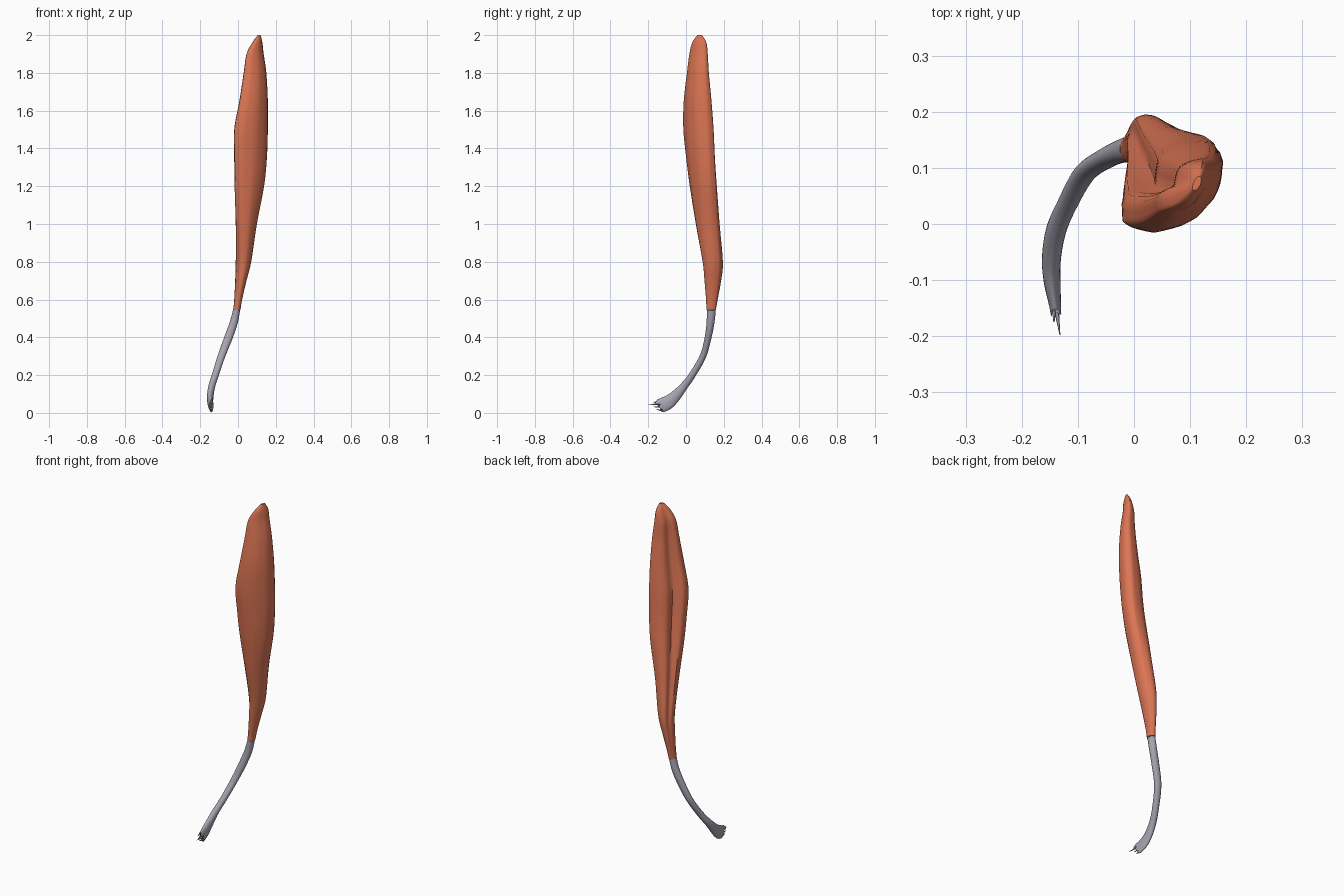
import bpy, bmesh, math, random
from mathutils import Vector

if "Cube" in bpy.data.objects:
    bpy.data.objects.remove(bpy.data.objects["Cube"])

random.seed(4)
N = 40  # points around each cross-section


def material(name, rgb):
    m = bpy.data.materials.new(name)
    m.diffuse_color = (*rgb, 1)
    m.use_nodes = True
    m.node_tree.nodes["Principled BSDF"].inputs["Base Color"].default_value = m.diffuse_color
    return m


def spline(rows, steps):
    """Catmull-Rom interpolation through rows of numbers."""
    out = []
    for i in range(len(rows) - 1):
        p = [rows[max(i - 1, 0)], rows[i], rows[i + 1], rows[min(i + 2, len(rows) - 1)]]
        for s in range(steps):
            t = s / steps
            out.append([0.5 * (2 * b + (c - a) * t + (2 * a - 5 * b + 4 * c - d) * t * t
                               + (3 * b - a - 3 * c + d) * t ** 3) for a, b, c, d in zip(*p)])
    return out + [list(rows[-1])]


def loft(name, rings, mat):
    bm = bmesh.new()
    vr = [[bm.verts.new(p) for p in r] for r in rings]
    for a, b in zip(vr, vr[1:]):
        for i in range(len(a)):
            j = (i + 1) % len(a)
            bm.faces.new((a[i], a[j], b[j], b[i]))
    bm.faces.new(vr[0])
    bm.faces.new(vr[-1])
    bmesh.ops.recalc_face_normals(bm, faces=bm.faces)
    me = bpy.data.meshes.new(name)
    bm.to_mesh(me)
    bm.free()
    ob = bpy.data.objects.new(name, me)
    bpy.context.collection.objects.link(ob)
    me.materials.append(mat)
    bpy.ops.object.select_all(action='DESELECT')
    ob.select_set(True)
    bpy.context.view_layer.objects.active = ob
    bpy.ops.object.shade_smooth_by_angle(angle=math.radians(45))
    return ob


def belly_ring(z, x0, x1, y0, y1, front, back, groove):
    """Diagonal lens section, grooved at the back, fitted to an x/y box."""
    pts = []
    for i in range(N):
        t = 2 * math.pi * i / N
        u, s = math.cos(t), math.sin(t)
        v = abs(s) ** 1.15 * (front if s > 0 else -back)
        if s < 0:
            v += groove * math.exp(-((u + 0.2) / 0.28) ** 2)
        ripple = 1 + 0.012 * math.sin(9 * t + 2.5 * z) + 0.008 * math.sin(15 * t - 3 * z)
        pts.append(((u + v) * ripple, (u - v) * ripple))
    xs, ys = [p[0] for p in pts], [p[1] for p in pts]
    fit = lambda a, lo, hi, A, B: A + (a - lo) / (hi - lo) * (B - A)
    return [(fit(x, min(xs), max(xs), x0, x1), fit(y, min(ys), max(ys), y0, y1), z) for x, y in pts]


flesh = material("muscle_red", (0.72, 0.18, 0.09))
sinew = material("tendon_grey", (0.40, 0.38, 0.45))

# muscle belly: z, x min, x max, y min, y max, front bulge, back bulge, groove
belly = [
    (2.00, .104, .120, .060, .085, .6, .5, .05),
    (1.96, .076, .129, .033, .108, .6, .5, .15),
    (1.90, .045, .136, .018, .115, .6, .5, .25),
    (1.80, .030, .150, .005, .121, .62, .5, .30),
    (1.65, .007, .158, -.012, .135, .65, .5, .32),
    (1.50, -.020, .158, -.014, .146, .65, .5, .32),
    (1.35, -.020, .153, .001, .153, .66, .55, .33),
    (1.20, -.018, .138, .020, .163, .7, .65, .35),
    (1.00, -.012, .100, .052, .178, .8, .9, .35),
    (0.80, -.012, .070, .088, .195, .9, 1.2, .30),
    (0.70, -.015, .045, .098, .186, .95, 1.2, .20),
    (0.60, -.020, .022, .106, .168, 1, 1.1, .10),
    (0.545, -.025, .013, .108, .158, 1, 1, 0),
]
loft("muscle_belly", [belly_ring(*r) for r in spline(belly, 6)], flesh)

# tendon: centre x, y, z, half width in the side plane, half width across
cord = [
    (-.005, .134, .555, .024, .018),
    (-.022, .130, .48, .021, .021),
    (-.050, .117, .40, .018, .022),
    (-.088, .090, .30, .017, .020),
    (-.120, .033, .20, .018, .018),
    (-.139, -.012, .14, .021, .018),
    (-.147, -.060, .085, .030, .017),
    (-.146, -.100, .053, .037, .015),
    (-.141, -.140, .036, .037, .011),
]
rows = spline(cord, 5)
rings = []
for k, r in enumerate(rows):
    a, b = rows[max(k - 1, 0)], rows[min(k + 1, len(rows) - 1)]
    tan = (Vector(b[:3]) - Vector(a[:3])).normalized()
    side = tan.cross(Vector((1, 0, 0))).normalized()
    across = side.cross(tan)
    if k == 0:
        side, across = Vector((0, 1, 0)), Vector((1, 0, 0))
    ring = []
    for i in range(24):
        t = 2 * math.pi * i / 24
        p = Vector(r[:3]) + side * (r[3] * math.cos(t)) + across * (r[4] * math.sin(t))
        if k == len(rows) - 1:  # frayed, slanting end
            p += tan * (0.012 * (math.sin(3 * p.z / 0.012)) + 0.35 * (p.z - r[2]))
        p.z = max(p.z, 0.002)
        ring.append(p)
    rings.append(ring)
loft("tendon", rings, sinew)

# loose fibres at the frayed end
for n, (z, tip_y, tip_x) in enumerate([(.058, -.175, -.143), (.046, -.198, -.132),
                                       (.034, -.172, -.142), (.018, -.155, -.146)]):
    fibre = []
    for s in range(5):
        f = s / 4
        rad = 0.006 * (1 - f) + 0.0008
        c = Vector((-.142 + (tip_x + .142) * f, -.125 + (tip_y + .125) * f,
                    z + 0.003 * math.sin(4 * f + n)))
        fibre.append([c + Vector((rad * math.cos(q * math.pi / 4), 0, rad * math.sin(q * math.pi / 4)))
                      for q in range(8)])
    loft(f"tendon_fibre_{n + 1}", fibre, sinew)
